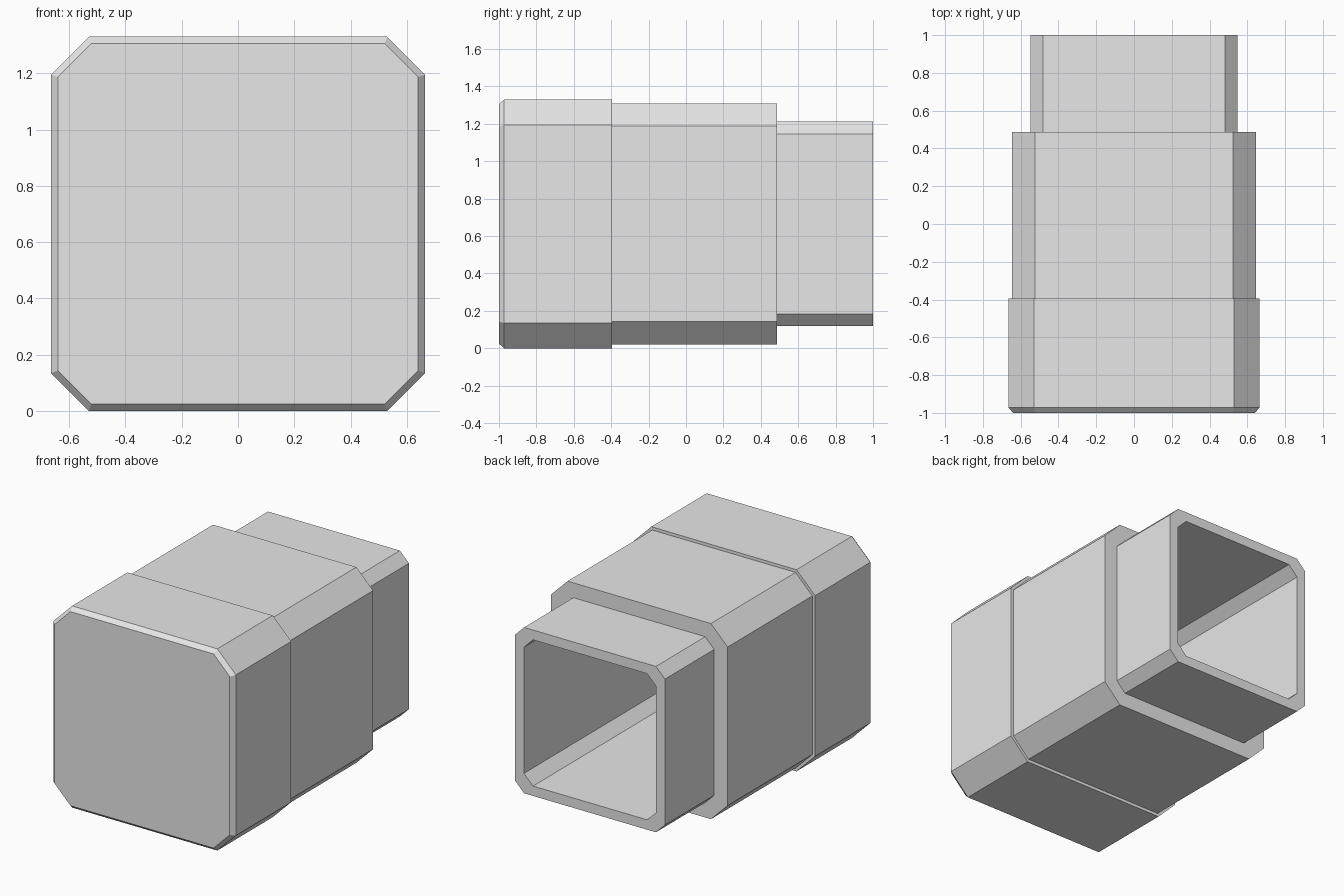
import bpy
import bmesh

cube = bpy.data.objects.get("Cube")
if cube:
    bpy.data.objects.remove(cube, do_unlink=True)

grey = bpy.data.materials.new("light grey")
grey.use_nodes = True
colour = (0.8, 0.8, 0.8, 1)
grey.diffuse_color = colour
grey.node_tree.nodes["Principled BSDF"].inputs["Base Color"].default_value = colour

CENTRE_Z = 0.665


def octagon(bm, y, half, chamfer):
    """Ring of a square with cut corners, standing across the y axis."""
    flat = half - chamfer
    corners = [(half, flat), (flat, half), (-flat, half), (-half, flat),
               (-half, -flat), (-flat, -half), (flat, -half), (half, -flat)]
    return [bm.verts.new((x, y, CENTRE_Z + z)) for x, z in corners]


# Rings run from the front cap, back over the stepped sleeves, then into the bore
rings = [
    (-1.0, 0.64, 0.118),       # front face
    (-0.972, 0.665, 0.135),    # front bevel
    (-0.395, 0.665, 0.135),    # front sleeve
    (-0.395, 0.645, 0.122),    # step to middle sleeve
    (0.487, 0.645, 0.122),
    (0.487, 0.547, 0.066),     # step to rear sleeve
    (1.0, 0.547, 0.066),
    (1.0, 0.482, 0.066),       # rear rim
    (-0.93, 0.482, 0.066),     # bottom of the bore
]

bm = bmesh.new()
loops = [octagon(bm, *ring) for ring in rings]
bm.faces.new(loops[0])
bm.faces.new(loops[-1])
for a, b in zip(loops, loops[1:]):
    for i in range(len(a)):
        j = (i + 1) % len(a)
        bm.faces.new((a[i], a[j], b[j], b[i]))
bmesh.ops.recalc_face_normals(bm, faces=bm.faces)

mesh = bpy.data.meshes.new("stepped_tube")
bm.to_mesh(mesh)
bm.free()
mesh.materials.append(grey)
tube = bpy.data.objects.new("stepped_tube", mesh)
bpy.context.collection.objects.link(tube)
